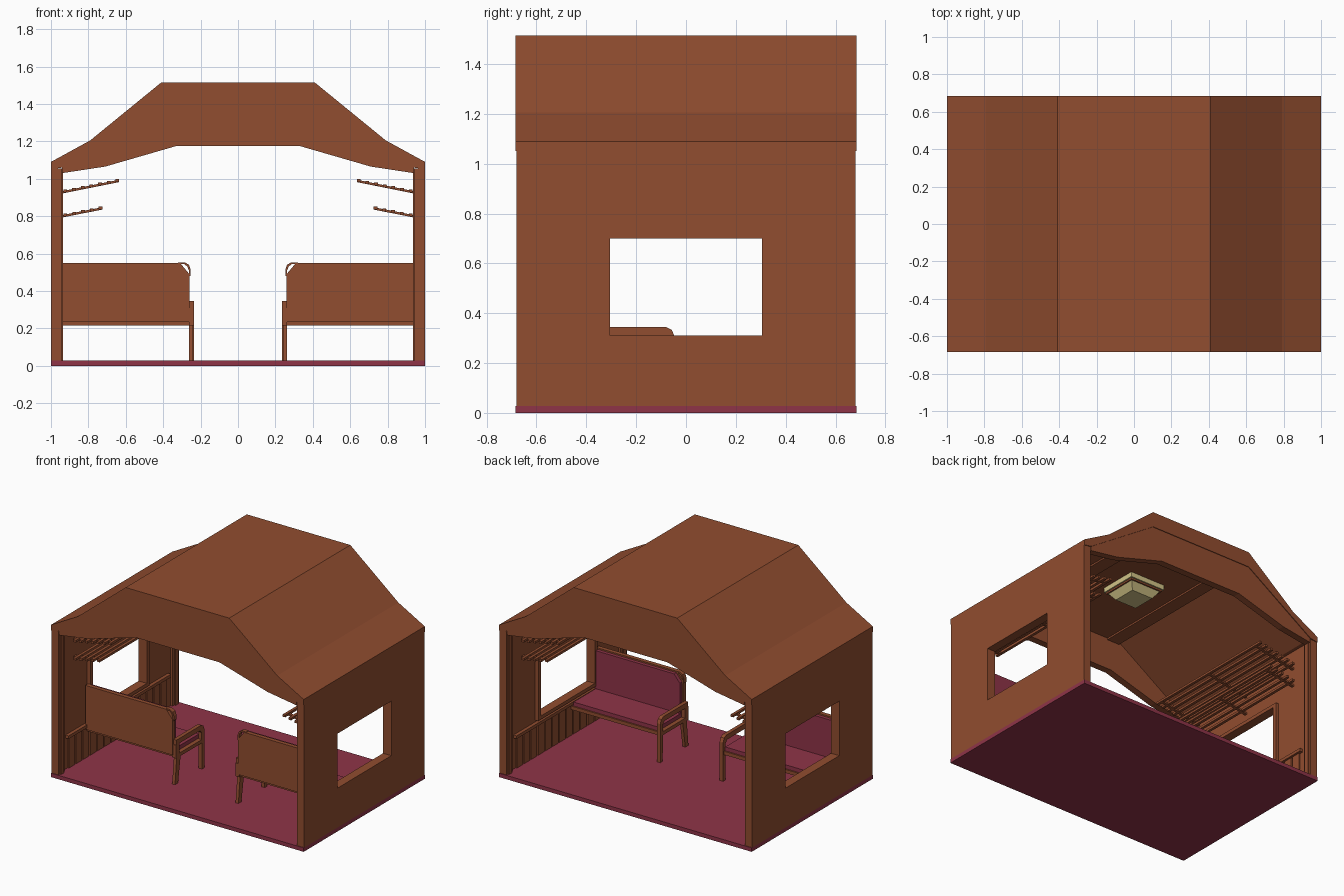
import bpy, bmesh

cube = bpy.data.objects.get("Cube")
if cube:
    bpy.data.objects.remove(cube, do_unlink=True)


def material(name, rgb):
    m = bpy.data.materials.new(name)
    m.use_nodes = True
    m.diffuse_color = (*rgb, 1)
    m.node_tree.nodes["Principled BSDF"].inputs["Base Color"].default_value = (*rgb, 1)
    return m


WOOD = material("brown wood", (0.283, 0.074, 0.029))
RED = material("wine red", (0.275, 0.034, 0.064))
CREAM = material("lamp cream", (0.644, 0.552, 0.242))


def finish(name, bm, mat):
    bmesh.ops.recalc_face_normals(bm, faces=bm.faces)
    mesh = bpy.data.meshes.new(name)
    bm.to_mesh(mesh)
    bm.free()
    mesh.materials.append(mat)
    obj = bpy.data.objects.new(name, mesh)
    bpy.context.collection.objects.link(obj)
    return obj


def prism(name, profile, axis, lo, hi, mat=WOOD, side=1):
    """Extrude a profile along x (profile in y, z) or along y (profile in x, z)."""
    bm = bmesh.new()

    def place(a, b, d):
        return (side * d, a, b) if axis == "x" else (side * a, d, b)

    loops = [[bm.verts.new(place(a, b, d)) for a, b in profile] for d in (lo, hi)]
    for loop in loops:
        bm.faces.new(loop)
    n = len(profile)
    for i in range(n):
        j = (i + 1) % n
        bm.faces.new((loops[0][i], loops[0][j], loops[1][j], loops[1][i]))
    return finish(name, bm, mat)


def box(name, x, y, z, mat=WOOD, side=1):
    profile = [(x[0], z[0]), (x[1], z[0]), (x[1], z[1]), (x[0], z[1])]
    return prism(name, profile, "y", y[0], y[1], mat, side)


def rect(y, z):
    return [(y[0], z[0]), (y[1], z[0]), (y[1], z[1]), (y[0], z[1])]


def ring(name, outer, inner, x, side):
    """Rectangular panel with a rectangular opening, facing x."""
    bm = bmesh.new()
    o = [[bm.verts.new((side * d, *p)) for p in outer] for d in x]
    h = [[bm.verts.new((side * d, *p)) for p in inner] for d in x]
    for i in range(4):
        j = (i + 1) % 4
        for k in (0, 1):
            bm.faces.new((o[k][i], o[k][j], h[k][j], h[k][i]))
        for loop in (o, h):
            bm.faces.new((loop[0][i], loop[0][j], loop[1][j], loop[1][i]))
    return finish(name, bm, WOOD)


def mirrored(half):
    return half + [(-x, z) for x, z in reversed(half)]


# Floor and roof shell
box("floor", (-1, 1), (-0.685, 0.685), (0, 0.028), RED)
roof_top = [(1, 1.09), (0.79, 1.205), (0.41, 1.515)]
roof_under = [(0.41, 1.405), (0.94, 1.06), (1, 1.05)]
under_flipped = [(-x, z) for x, z in roof_under[::-1]]
prism("roof", mirrored(roof_top) + under_flipped + roof_under, "y", -0.685, 0.685)

# Arched boards closing both ends under the roof
arch_low = [(0.94, 1.03), (0.71, 1.065), (0.33, 1.175)]
arch_high = [(-0.94, 1.06), (-0.41, 1.405), (0.41, 1.405), (0.94, 1.06)]
for label, y in (("front", -0.68), ("back", 0.63)):
    prism(label + "_arch_board", mirrored(arch_low) + arch_high, "y", y, y + 0.05)

# Ceiling lamp: square rim with a tapered shade
box("lamp_rim", (-0.14, 0.14), (-0.14, 0.14), (1.37, 1.405), CREAM)
box("lamp_trim", (-0.13, 0.13), (-0.13, 0.13), (1.358, 1.37))
bm = bmesh.new()
bmesh.ops.create_cube(bm, size=1)
for v in bm.verts:
    half = 0.12 if v.co.z > 0 else 0.085
    v.co = (half * (1 if v.co.x > 0 else -1), half * (1 if v.co.y > 0 else -1),
            1.358 if v.co.z > 0 else 1.31)
finish("lamp_shade", bm, CREAM)


def rack(name, x_in, z_in, x_wall, z_wall, count, side):
    """Tilted luggage rack of long slats on three brackets."""
    for i in range(count):
        t = i / count
        x, z = x_in + (x_wall - x_in) * t, z_in + (z_wall - z_in) * t
        box(f"{name}_slat", (x, x + 0.02), (-0.53, 0.53), (z - 0.008, z + 0.008), WOOD, side)
    bar = [(x_in, z_in - 0.008), (x_wall, z_wall - 0.008),
           (x_wall, z_wall + 0.005), (x_in, z_in + 0.005)]
    for y in (-0.48, 0, 0.48):
        prism(f"{name}_bracket", bar, "y", y - 0.01, y + 0.01, WOOD, side)


def bench(side):
    # Seat and backrest, with a clipped upper corner at the aisle
    box("bench_seat", (0.235, 0.955), (-0.35, -0.055), (0.215, 0.24), WOOD, side)
    box("seat_cushion", (0.265, 0.945), (-0.33, -0.065), (0.24, 0.268), RED, side)
    back = [(0.95, 0.235), (0.26, 0.235), (0.26, 0.49), (0.31, 0.55), (0.95, 0.55)]
    prism("bench_back", back, "y", -0.37, -0.34, WOOD, side)
    pad = [(0.945, 0.265), (0.27, 0.265), (0.27, 0.485), (0.315, 0.54), (0.945, 0.54)]
    prism("back_cushion", pad, "y", -0.34, -0.315, RED, side)
    # Bent grab handle over the clipped corner
    handle = [(0.32, 0.553), (0.285, 0.553), (0.262, 0.54), (0.253, 0.515), (0.253, 0.48),
              (0.263, 0.48), (0.263, 0.51), (0.27, 0.53), (0.287, 0.543), (0.32, 0.543)]
    prism("grab_handle", handle, "y", -0.365, -0.335, WOOD, side)
    # Armrest running down into the front leg
    arm = [(-0.36, 0.345), (-0.08, 0.345), (-0.057, 0.333), (-0.045, 0.305), (-0.045, 0.028),
           (-0.072, 0.028), (-0.075, 0.29), (-0.092, 0.31), (-0.36, 0.31)]
    prism("armrest", arm, "x", 0.235, 0.262, WOOD, side)
    box("arm_upright", (0.235, 0.262), (-0.365, -0.325), (0.215, 0.31), WOOD, side)
    leg = [(-0.35, 0.22), (-0.305, 0.22), (-0.335, 0.028), (-0.37, 0.028)]
    prism("back_leg", leg, "x", 0.24, 0.262, WOOD, side)


for side in (1, -1):
    # Side wall with window opening and inner frame
    hole = rect((-0.305, 0.305), (0.31, 0.7))
    ring("side_wall", rect((-0.68, 0.68), (0.028, 1.055)), hole, (0.96, 1), side)
    ring("window_frame", rect((-0.335, 0.335), (0.285, 0.725)), hole, (0.935, 0.96), side)
    # Stepped corner posts
    for end in (-1, 1):
        for lo, hi, depth in ((0.61, 0.68, 0.945), (0.63, 0.665, 0.935)):
            y = sorted((end * lo, end * hi))
            box("corner_post", (depth, 0.96), y, (0.028, 1.055), WOOD, side)
    # Plank panelling topped with a rail
    planks = 14
    for i in range(planks):
        y = -0.56 + i * 1.12 / planks
        box("wall_plank", (0.95, 0.96), (y + 0.006, y + 0.074), (0.028, 0.25), WOOD, side)
    box("wall_rail", (0.935, 0.96), (-0.58, 0.58), (0.25, 0.272), WOOD, side)
    # Ceiling strip
    box("ceiling_strip", (0.3, 0.4), (-0.63, 0.63), (1.393, 1.405), WOOD, side)
    rack("upper_rack", 0.635, 0.99, 0.96, 0.925, 7, side)
    rack("lower_rack", 0.725, 0.843, 0.96, 0.797, 5, side)
    bench(side)
